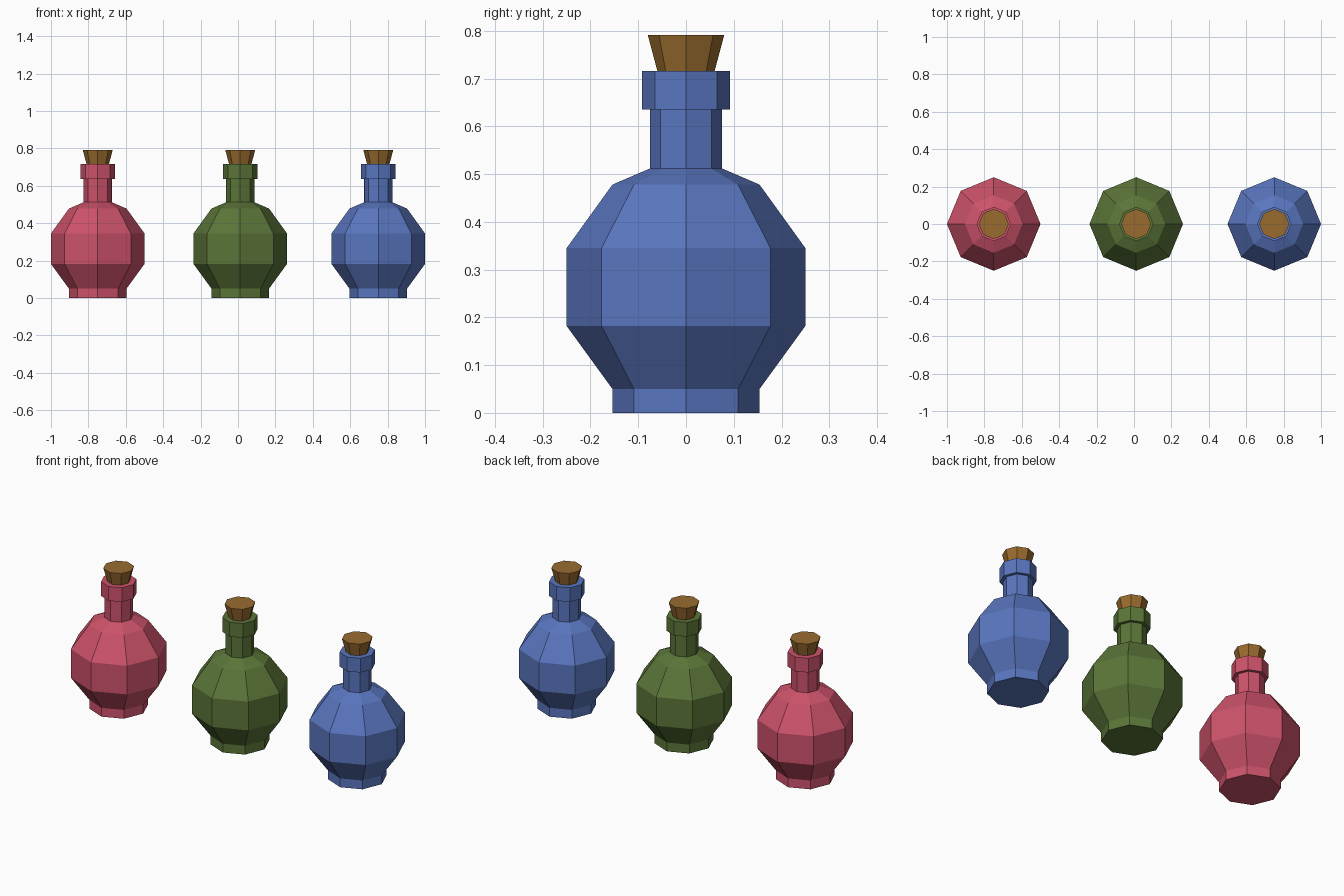
import bpy, bmesh, math

if "Cube" in bpy.data.objects:
    bpy.data.objects.remove(bpy.data.objects["Cube"])

SIDES = 8


def material(name, rgb):
    m = bpy.data.materials.new(name)
    m.diffuse_color = (*rgb, 1)
    m.use_nodes = True
    m.node_tree.nodes["Principled BSDF"].inputs["Base Color"].default_value = m.diffuse_color
    return m


def lathe(name, profile, x, mat):
    """Closed eight-sided solid from (radius, height) pairs."""
    bm = bmesh.new()
    rings = []
    for r, z in profile:
        rings.append([bm.verts.new((r * math.cos(2 * math.pi * i / SIDES),
                                    r * math.sin(2 * math.pi * i / SIDES), z))
                      for i in range(SIDES)])
    for a, b in zip(rings, rings[1:]):
        for i in range(SIDES):
            j = (i + 1) % SIDES
            bm.faces.new((a[i], a[j], b[j], b[i]))
    bm.faces.new(rings[0][::-1])
    bm.faces.new(rings[-1])
    bmesh.ops.recalc_face_normals(bm, faces=bm.faces)
    mesh = bpy.data.meshes.new(name)
    bm.to_mesh(mesh)
    bm.free()
    mesh.materials.append(mat)
    ob = bpy.data.objects.new(name, mesh)
    ob.location.x = x
    bpy.context.collection.objects.link(ob)


# Foot, belly, shoulder, neck and lip
GLASS = [(0.154, 0), (0.154, 0.05), (0.25, 0.182), (0.25, 0.345),
         (0.154, 0.478), (0.075, 0.512), (0.075, 0.635),
         (0.092, 0.635), (0.092, 0.716), (0.06, 0.716)]
# Tapered stopper
CORK = [(0.06, 0.716), (0.08, 0.791)]

cork = material("cork brown", (0.32, 0.15, 0.028))
for colour, x, rgb in (("red", -0.75, (0.61, 0.085, 0.145)),
                       ("green", 0.012, (0.105, 0.178, 0.04)),
                       ("blue", 0.75, (0.10, 0.18, 0.52))):
    lathe(colour + "_bottle", GLASS, x, material(colour + " glass", rgb))
    lathe(colour + "_bottle_cork", CORK, x, cork)
